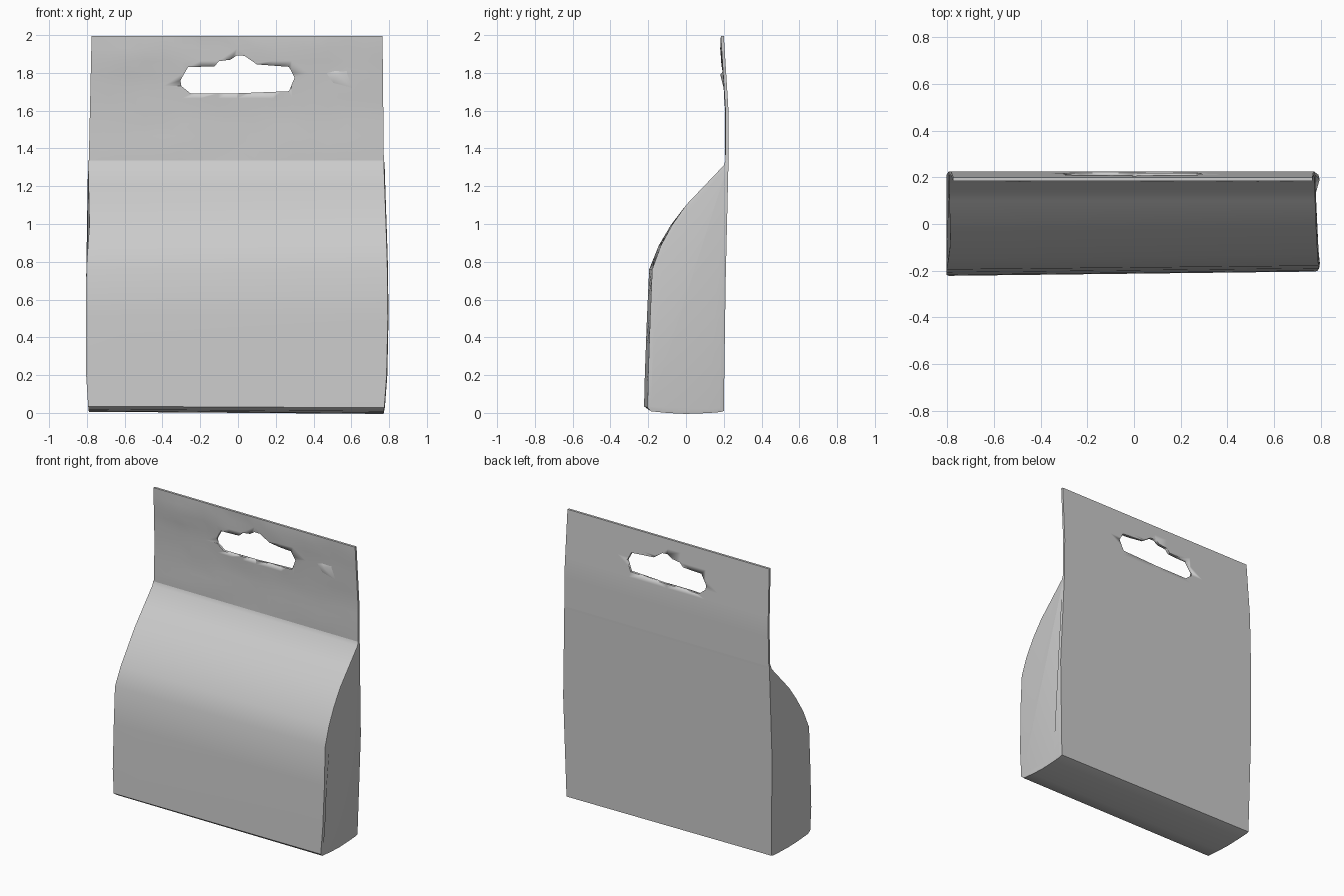
import bpy, bmesh, math, random
from mathutils import Vector

random.seed(4)
if "Cube" in bpy.data.objects:
    bpy.data.objects.remove(bpy.data.objects["Cube"])

card = bpy.data.materials.new("plain grey card")
card.use_nodes = True
GREY = (0.6, 0.6, 0.6, 1)
card.diffuse_color = GREY
card.node_tree.nodes["Principled BSDF"].inputs["Base Color"].default_value = GREY


def lerp_table(table, v):
    """Piecewise linear lookup in (position, value) pairs."""
    for (a, p), (b, q) in zip(table, table[1:]):
        if v <= b:
            return p + (q - p) * max(0, (v - a) / (b - a))
    return table[-1][1]


BACK = [(0, .2), (.7, .21), (1.33, .225), (1.6, .225), (2, .2)]
LEFT = [(0, .77), (.12, .785), (.5, .793), (.8, .79), (1.33, .772), (2, .765)]
RIGHT = [(0, -.785), (.12, -.8), (.75, -.8), (1, -.782), (1.33, -.79), (2, -.775)]
SEAM, THICK = 1.335, .016


def across(t, z):
    """Width position for t from 0 (right) to 1 (left) at height z."""
    r = lerp_table(RIGHT, z)
    return r + (lerp_table(LEFT, z) - r) * t


def finish(name, bm, angle=40):
    bmesh.ops.recalc_face_normals(bm, faces=bm.faces)
    mesh = bpy.data.meshes.new(name)
    bm.to_mesh(mesh)
    bm.free()
    obj = bpy.data.objects.new(name, mesh)
    bpy.context.collection.objects.link(obj)
    mesh.materials.append(card)
    bpy.ops.object.select_all(action='DESELECT')
    obj.select_set(True)
    bpy.context.view_layer.objects.active = obj
    bpy.ops.object.shade_smooth_by_angle(angle=math.radians(angle))
    return obj


def loft(bm, rings):
    """Bridge closed rings and cap both ends."""
    for a, b in zip(rings, rings[1:]):
        for i in range(len(a)):
            j = (i + 1) % len(a)
            bm.faces.new((a[i], a[j], b[j], b[i]))
    return [bm.faces.new(rings[0]), bm.faces.new(rings[-1])]


# Bulging pouch body: side profile lofted across the width
profile = [(.2, .02), (.21, .7), (.225, SEAM), (.225 - THICK, SEAM), (.2, 1.31),
           (.1, 1.205), (0, 1.1), (-.08, .995), (-.145, .885), (-.195, .76),
           (-.207, .5), (-.218, .2), (-.222, .035), (-.2, .018), (-.1, .01),
           (0, .006), (.12, .01), (.185, .015)]
bm = bmesh.new()
rings = []
for k in range(9):
    t = k / 8
    ring = []
    for y, z in profile:
        front = max(0, -y) / .22
        low = max(0, 1 - z / .1)
        ring.append(bm.verts.new((across(t, z), y + .018 * t * front, z - .012 * t * low)))
    rings.append(ring)
caps = loft(bm, rings)
# Side panels puff outward slightly
for cap, sign in zip(caps, (-1, 1)):
    poke = bmesh.ops.inset_individual(bm, faces=[cap], thickness=.02)
    for v in cap.verts:
        v.co.x += sign * .004
finish("pouch_body", bm)

# Thin header panel with light wrinkles on its front
COLS, ROWS = 16, 10
bm = bmesh.new()
rings = []
for r in range(ROWS + 1):
    z = SEAM + (1.995 - SEAM) * r / ROWS
    back, front = [], []
    for c in range(COLS + 1):
        t = c / COLS
        x, y = across(t, z), lerp_table(BACK, z)
        edge = r in (0, ROWS) or c in (0, COLS)
        crease = 0 if edge else random.uniform(-.006, .003) * (1.3 if z > 1.8 else .5)
        back.append(bm.verts.new((x, y, z)))
        front.append(bm.verts.new((x, y - THICK + crease, z)))
    rings.append(back + front[::-1])
loft(bm, rings)
header = finish("hanging_header", bm)

# Hook-shaped hanger slot
slot = [(-.305, 1.76), (-.265, 1.83), (-.125, 1.835), (-.1, 1.862), (-.04, 1.87),
        (-.005, 1.893), (.035, 1.89), (.1, 1.845), (.27, 1.832), (.3, 1.775),
        (.27, 1.703), (0, 1.692), (-.25, 1.69), (-.3, 1.73)]
bm = bmesh.new()
loft(bm, [[bm.verts.new((x, y, z)) for x, z in slot] for y in (0, .4)])
cutter = finish("slot_cutter", bm)
cutter.hide_render = True
cut = header.modifiers.new("hanger slot", 'BOOLEAN')
cut.operation, cut.object, cut.solver = 'DIFFERENCE', cutter, 'EXACT'
bpy.context.view_layer.objects.active = header
bpy.ops.object.modifier_apply(modifier=cut.name)
bpy.data.objects.remove(cutter)

# Small torn flap on the front of the header
bm = bmesh.new()
centre = bm.verts.new((.53, .182, 1.79))
rim = [bm.verts.new((x, .203, z)) for x, z in
       [(.45, 1.8), (.5, 1.82), (.6, 1.82), (.62, 1.705), (.5, 1.74)]]
for a, b in zip(rim, rim[1:] + rim[:1]):
    bm.faces.new((centre, a, b))
bm.faces.new(rim)
finish("torn_flap", bm, 60)
